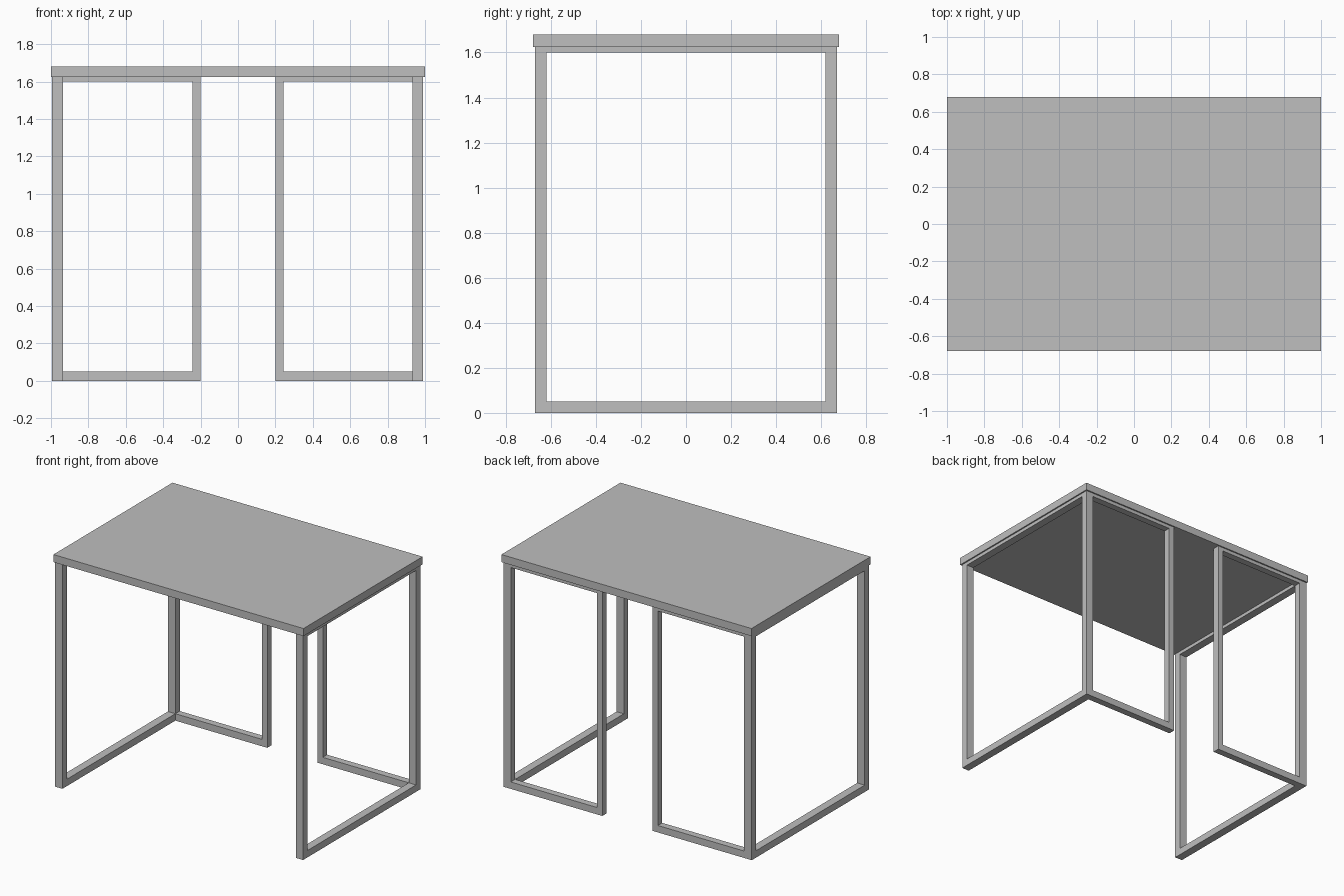
import bpy

cube = bpy.data.objects.get("Cube")
if cube:
    bpy.data.objects.remove(cube, do_unlink=True)

grey = bpy.data.materials.new("light grey")
grey.use_nodes = True
colour = (0.52, 0.52, 0.52, 1)
grey.diffuse_color = colour
grey.node_tree.nodes["Principled BSDF"].inputs["Base Color"].default_value = colour


def box(name, xs, ys, zs):
    """Add a box spanning the given ranges on each axis."""
    spans = [sorted(r) for r in (xs, ys, zs)]
    bpy.ops.mesh.primitive_cube_add(size=1, location=[(a + b) / 2 for a, b in spans])
    ob = bpy.context.object
    ob.name = name
    ob.scale = [b - a for a, b in spans]
    bpy.ops.object.transform_apply(location=False, rotation=False, scale=True)
    ob.data.materials.append(grey)


TOP, UNDER = 1.68, 1.625
FRONT, BACK = (-0.67, -0.62), (0.62, 0.67)
RAILS = {"bottom": (0, 0.05), "top": (1.6, UNDER)}

# Table top
box("table_top", (-1, 1), (-0.68, 0.68), (UNDER, TOP))

# Each side: an open side frame and a short frame returning along the back
for side, outer, inner in (("left", 0.99, 0.932), ("right", -0.995, -0.935)):
    sign = 1 if outer > 0 else -1
    post = (sign * 0.2, sign * 0.244)
    box(side + "_front_leg", (inner, outer), FRONT, (0, UNDER))
    box(side + "_back_leg", (inner, outer), BACK, (0, UNDER))
    box(side + "_back_inner_post", post, BACK, (0, UNDER))
    for level, heights in RAILS.items():
        box(f"{side}_side_{level}_rail", (inner, outer), (FRONT[1], BACK[0]), heights)
        box(f"{side}_back_{level}_rail", (post[1], inner), BACK, heights)
